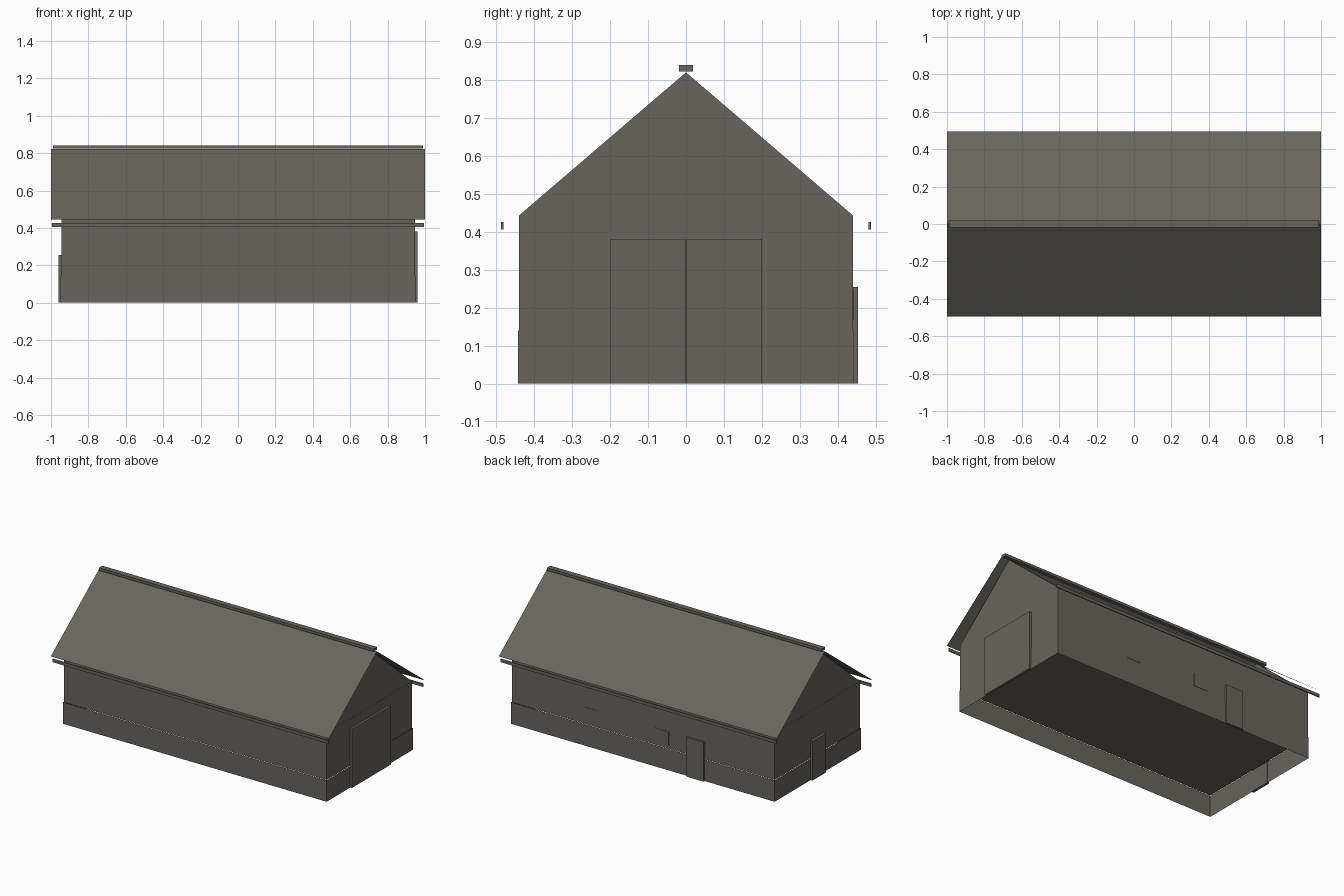
import bpy
import bmesh

cube = bpy.data.objects.get("Cube")
if cube:
    bpy.data.objects.remove(cube, do_unlink=True)

# One flat colour for the whole building
COLOUR = (0.14, 0.13, 0.112, 1)
mat = bpy.data.materials.new("weathered_grey")
mat.use_nodes = True
mat.diffuse_color = COLOUR
bsdf = mat.node_tree.nodes["Principled BSDF"]
bsdf.inputs["Base Color"].default_value = COLOUR
bsdf.inputs["Roughness"].default_value = 0.9


def mesh_object(name, verts, faces):
    me = bpy.data.meshes.new(name)
    me.from_pydata(verts, [], faces)
    bm = bmesh.new()
    bm.from_mesh(me)
    bmesh.ops.recalc_face_normals(bm, faces=bm.faces)
    bm.to_mesh(me)
    bm.free()
    me.materials.append(mat)
    ob = bpy.data.objects.new(name, me)
    bpy.context.scene.collection.objects.link(ob)
    return ob


def box(name, xs, ys, zs, open_ends=False):
    """Box from ranges; open_ends leaves out the top and bottom."""
    verts = [(x, y, z) for z in zs for x, y in
             ((xs[0], ys[0]), (xs[1], ys[0]), (xs[1], ys[1]), (xs[0], ys[1]))]
    faces = [(i, (i + 1) % 4, (i + 1) % 4 + 4, i + 4) for i in range(4)]
    if not open_ends:
        faces += [(3, 2, 1, 0), (4, 5, 6, 7)]
    return mesh_object(name, verts, faces)


WALL_X, WALL_Y, EAVE, RIDGE = 0.945, 0.44, 0.444, 0.822
PLINTH = 0.14
ROOF_Y = 0.495

# Walls above a slightly wider plinth that is open underneath
box("walls", (-WALL_X, WALL_X), (-WALL_Y, WALL_Y), (PLINTH, EAVE))
box("plinth", (-WALL_X - 0.003, WALL_X + 0.003),
    (-WALL_Y - 0.003, WALL_Y + 0.003), (0, PLINTH), open_ends=True)

# Gable triangles closing both ends
for side, name in ((-1, "right_gable"), (1, "left_gable")):
    x0, x1 = side * (WALL_X - 0.02), side * (WALL_X - 0.001)
    tri = [(x, y, z) for x in (x0, x1)
           for y, z in ((-WALL_Y, EAVE), (WALL_Y, EAVE), (0, RIDGE - 0.001))]
    mesh_object(name, tri, [(0, 1, 2), (3, 4, 5), (0, 1, 4, 3),
                            (1, 2, 5, 4), (2, 0, 3, 5)])

# Thin overhanging roof sheet, both slopes
mesh_object("roof",
            [(x, y, z) for y, z in ((-ROOF_Y, EAVE), (0, RIDGE), (ROOF_Y, EAVE))
             for x in (-1, 1)],
            [(0, 1, 3, 2), (2, 3, 5, 4)])
box("ridge_cap", (-0.988, 0.988), (-0.018, 0.018), (0.824, 0.841))

# Gutters along both eaves
for side, name in ((-1, "front_gutter"), (1, "back_gutter")):
    ys = sorted((side * 0.481, side * 0.488))
    box(name, (-0.994, 0.994), ys, (0.406, 0.426))

# Double barn door on the left end
for side, name in ((-1, "barn_door_front_leaf"), (1, "barn_door_back_leaf")):
    ys = sorted((side * 0.001, side * 0.201))
    box(name, (WALL_X, 0.96), ys, (0, 0.381))

# Single doors on the right end and the back
box("right_end_door", (-0.961, -WALL_X), (-0.067, 0.073), (0, 0.255))
box("back_door", (-0.445, -0.32), (WALL_Y, 0.454), (0, 0.255))

# Small back windows
for i, x in enumerate((0.37, -0.135)):
    box(f"back_window_{i + 1}", (x - 0.05, x + 0.05),
        (WALL_Y - 0.002, WALL_Y + 0.002), (0.166, 0.25))
